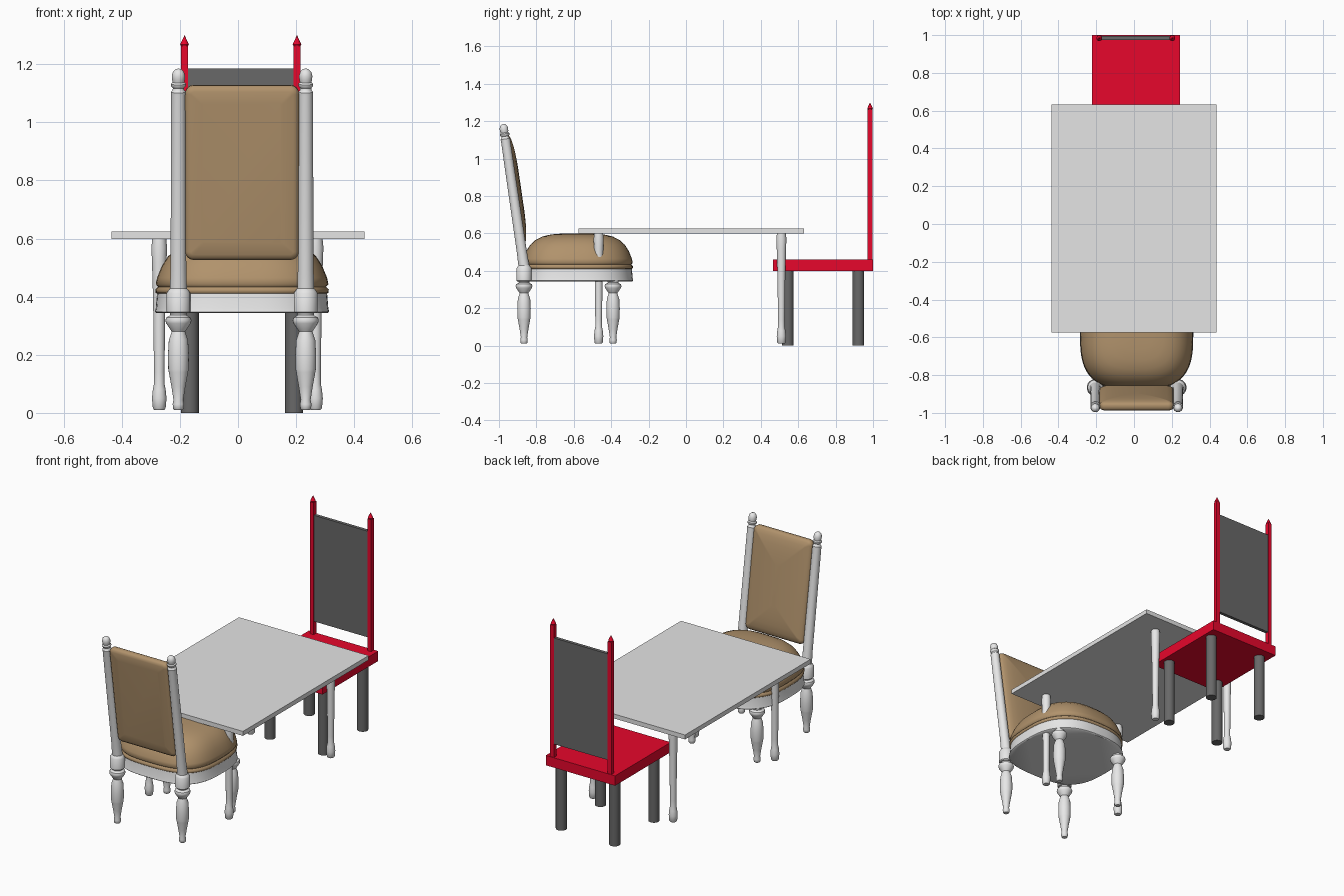
import bpy, bmesh, math
from mathutils import Vector, Matrix

if "Cube" in bpy.data.objects:
    bpy.data.objects.remove(bpy.data.objects["Cube"])


def material(name, r, g, b):
    m = bpy.data.materials.new(name)
    m.diffuse_color = (r, g, b, 1)
    m.use_nodes = True
    m.node_tree.nodes["Principled BSDF"].inputs["Base Color"].default_value = m.diffuse_color
    return m


WHITE = material("painted white", 0.83, 0.83, 0.83)
GREY = material("table grey", 0.78, 0.78, 0.78)
TAN = material("tan leather", 0.44, 0.29, 0.15)
RED = material("red", 0.80, 0.002, 0.025)
DARK = material("dark grey", 0.14, 0.14, 0.14)


def finish(bm, name, mat, smooth=None):
    bmesh.ops.recalc_face_normals(bm, faces=bm.faces[:])
    me = bpy.data.meshes.new(name)
    bm.to_mesh(me)
    bm.free()
    ob = bpy.data.objects.new(name, me)
    bpy.context.collection.objects.link(ob)
    me.materials.append(mat)
    if smooth:
        bpy.ops.object.select_all(action='DESELECT')
        ob.select_set(True)
        bpy.context.view_layer.objects.active = ob
        bpy.ops.object.shade_smooth_by_angle(angle=math.radians(smooth))
    return ob


def box(name, lo, hi, mat):
    lo, hi = Vector(lo), Vector(hi)
    bm = bmesh.new()
    bmesh.ops.create_cube(bm, size=1)
    bmesh.ops.scale(bm, vec=hi - lo, verts=bm.verts)
    bmesh.ops.translate(bm, vec=(lo + hi) / 2, verts=bm.verts)
    return finish(bm, name, mat)


def loft(name, rings, mat, smooth=40, matrix=None):
    """Join equal-length closed rings of points and cap both ends."""
    bm = bmesh.new()
    vr = [[bm.verts.new(p) for p in ring] for ring in rings]
    n = len(vr[0])
    for a, b in zip(vr, vr[1:]):
        for i in range(n):
            j = (i + 1) % n
            bm.faces.new((a[i], a[j], b[j], b[i]))
    bm.faces.new(vr[0][::-1])
    bm.faces.new(vr[-1])
    if matrix:
        bm.transform(matrix)
    return finish(bm, name, mat, smooth)


def turned(name, profile, mat, x, y, sides=24, matrix=None, smooth=40):
    """Turned part from (radius, z) pairs."""
    rings = [[(r * math.cos(t), r * math.sin(t), z)
              for t in (2 * math.pi * i / sides for i in range(sides))]
             for r, z in profile]
    return loft(name, rings, mat, smooth, Matrix.Translation((x, y, 0)) @ (matrix or Matrix()))


# ---- Table ----
box("table_top", (-0.436, -0.575, 0.598), (0.436, 0.632, 0.625), GREY)
TABLE_LEG = [(.017, .01), (.022, .016), (.025, .05), (.022, .08), (.018, .10),
             (.018, .14), (.021, .38), (.025, .52), (.027, .57), (.024, .599)]
for x in (-0.271, 0.267):
    for y in (-0.467, 0.51):
        turned("table_leg", TABLE_LEG, WHITE, x, y)

# ---- Red chair ----
box("red_seat", (-0.223, 0.465, 0.40), (0.243, 1.0, 0.46), RED)
for x in (-0.166, 0.193):
    for y in (0.545, 0.922):
        turned("red_chair_leg", [(.031, 0), (.031, .402)], DARK, x, y)
for x in (-0.184, 0.203):
    box("red_back_post", (x - .0125, 0.971, 0.455), (x + .0125, 0.997, 1.262), RED)
    turned("red_post_spike", [(.010, 1.258), (.015, 1.268), (.0005, 1.299)], RED, x, 0.984, 16)
box("red_chair_back_panel", (-0.173, 0.974, 0.54), (0.192, 0.994, 1.185), DARK)

# ---- White chair ----
CX, CY = 0.014, -0.58


def seat_outline(scale, z, n=64):
    """Rounded D shape, squarer at the back than at the front."""
    pts = []
    for i in range(n):
        t = 2 * math.pi * i / n
        c, s = math.cos(t), math.sin(t)
        e = 2 / (2.5 if s > 0 else 3.0)
        px = 0.297 * math.copysign(abs(c) ** e, c)
        py = 0.295 * math.copysign(abs(s) ** e, s)
        pts.append((CX + px * scale, CY + py * scale, z))
    return pts


loft("seat_frame", [seat_outline(s, z) for s, z in
                    [(.99, .343), (1.01, .348), (1.0, .36), (.985, .412)]], WHITE)
loft("seat_cushion", [seat_outline(s, z) for s, z in
                      [(.97, .408), (1.0, .413), (1.005, .425), (.975, .434), (1.0, .443),
                       (.985, .465), (.93, .505), (.86, .538), (.76, .565), (.64, .583),
                       (.48, .594), (.28, .599), (.06, .60)]], TAN, 60)

# Turned legs, corner blocks and raked back posts
CHAIR_LEG = [(.014, .01), (.018, .014), (.020, .03), (.017, .045), (.024, .09),
             (.033, .14), (.035, .15), (.036, .20), (.033, .25), (.023, .28), (.028, .287),
             (.042, .308), (.045, .318), (.042, .328), (.028, .336), (.030, .348)]
RAKE = Matrix.Rotation(math.radians(8.3), 4, 'X')
POST = [(.030, .0), (.029, .03), (.027, .10), (.025, .70), (.026, .712), (.020, .718),
        (.019, .726), (.025, .732), (.026, .740), (.020, .746), (.022, .755),
        (.023, .768), (.019, .782), (.010, .791), (.001, .793)]
for side in (-1, 1):
    x = CX + side * 0.219
    for y in (-0.866, -0.39):
        turned("chair_leg", CHAIR_LEG, WHITE, x, y)
    turned("corner_block", [(.036, .343), (.041, .348), (.041, .412), (.036, .42), (.028, .43)],
           WHITE, x, -0.866)
    turned("back_post", POST, WHITE, x, -0.863, matrix=Matrix.Translation((0, 0, .40)) @ RAKE)


# Padded backrest: rounded rectangles stacked from back to swollen front, tilted with the posts
def pad_outline(inset, y, radius=0.03, steps=6):
    w, h = 0.196 - inset, 0.303 - inset
    r = max(radius - inset, 0.006)
    pts = []
    for k, (sx, sz) in enumerate(((1, 1), (-1, 1), (-1, -1), (1, -1))):
        for i in range(steps + 1):
            a = math.pi / 2 * (k + i / steps)
            pts.append((sx * (w - r) + r * math.cos(a), y, sz * (h - r) + r * math.sin(a)))
    return pts


PAD = [(.06, -.024), (.02, -.021), (.008, -.017), (.0, -.008), (.0, .010), (.004, .018),
       (.015, .025), (.035, .032), (.07, .038), (.11, .042), (.15, .044), (.18, .045)]
loft("backrest_pad", [pad_outline(i, y) for i, y in PAD], TAN, 60,
     Matrix.Translation((CX, -0.863, .40)) @ RAKE @ Matrix.Translation((0, 0, 0.432)))
